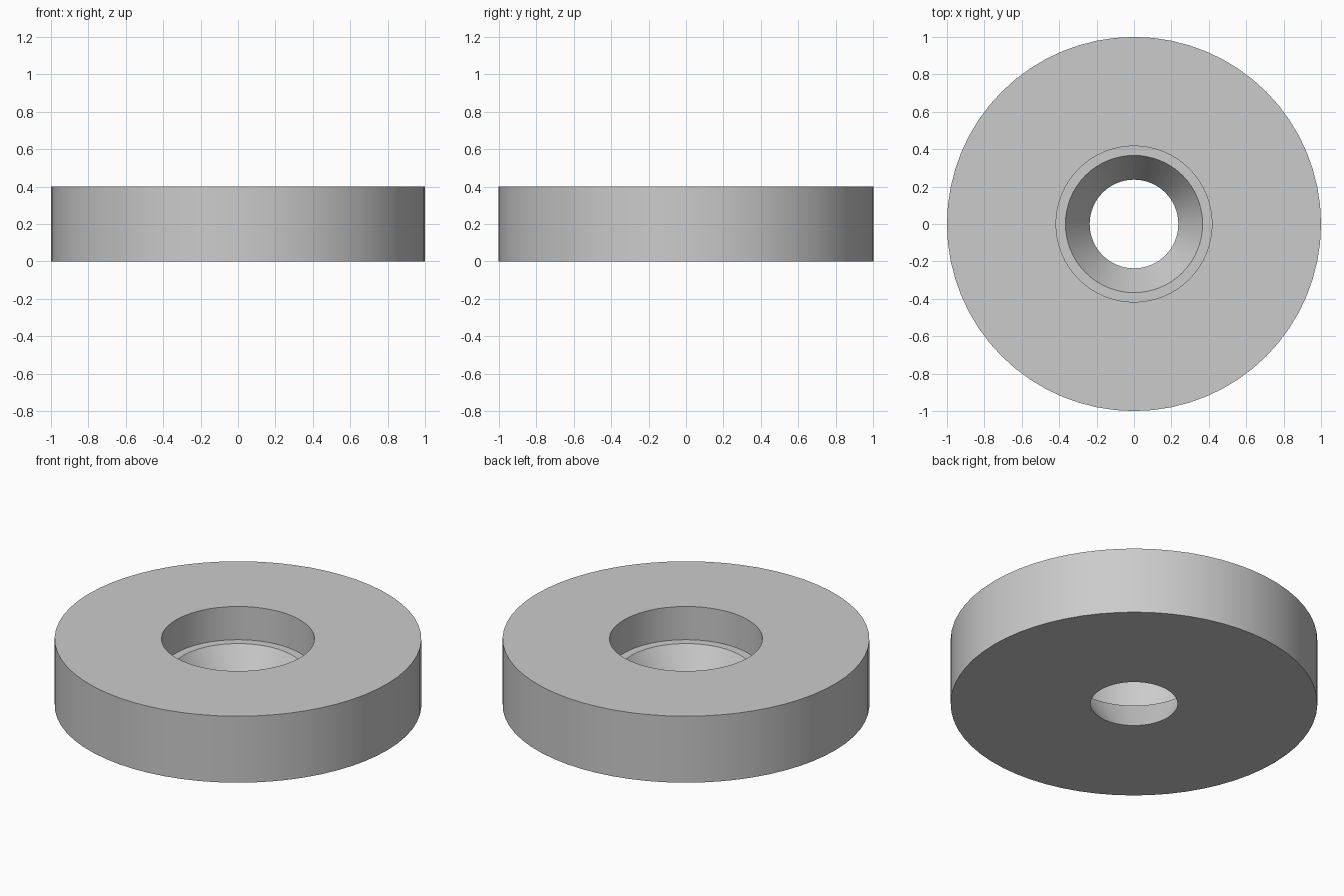
import bpy
import bmesh
import math

cube = bpy.data.objects.get("Cube")
if cube:
    bpy.data.objects.remove(cube, do_unlink=True)

SEGMENTS = 64

# Single plain grey finish
grey = bpy.data.materials.new("light_grey")
grey.use_nodes = True
colour = (0.6, 0.6, 0.6, 1.0)
grey.diffuse_color = colour
grey.node_tree.nodes["Principled BSDF"].inputs["Base Color"].default_value = colour

# Cross-section (radius, height): outer wall, counterbore, ledge, tapered hole
profile = [(1.0, 0.0), (1.0, 0.4), (0.417, 0.4), (0.417, 0.2), (0.367, 0.2), (0.237, 0.0)]

# Revolve the closed cross-section around the vertical axis
bm = bmesh.new()
verts = [bm.verts.new((r, 0, z)) for r, z in profile]
edges = [bm.edges.new((a, b)) for a, b in zip(verts, verts[1:] + verts[:1])]
bmesh.ops.spin(bm, geom=verts + edges, cent=(0, 0, 0), axis=(0, 0, 1),
               angle=math.tau, steps=SEGMENTS, use_merge=True)
bmesh.ops.remove_doubles(bm, verts=bm.verts[:], dist=0.0001)
bmesh.ops.recalc_face_normals(bm, faces=bm.faces[:])

mesh = bpy.data.meshes.new("ring_washer")
bm.to_mesh(mesh)
bm.free()
mesh.materials.append(grey)
washer = bpy.data.objects.new("ring_washer", mesh)
bpy.context.collection.objects.link(washer)

# Smooth round walls with crisp rims
bpy.ops.object.select_all(action='DESELECT')
washer.select_set(True)
bpy.context.view_layer.objects.active = washer
bpy.ops.object.shade_smooth_by_angle(angle=math.radians(30))
